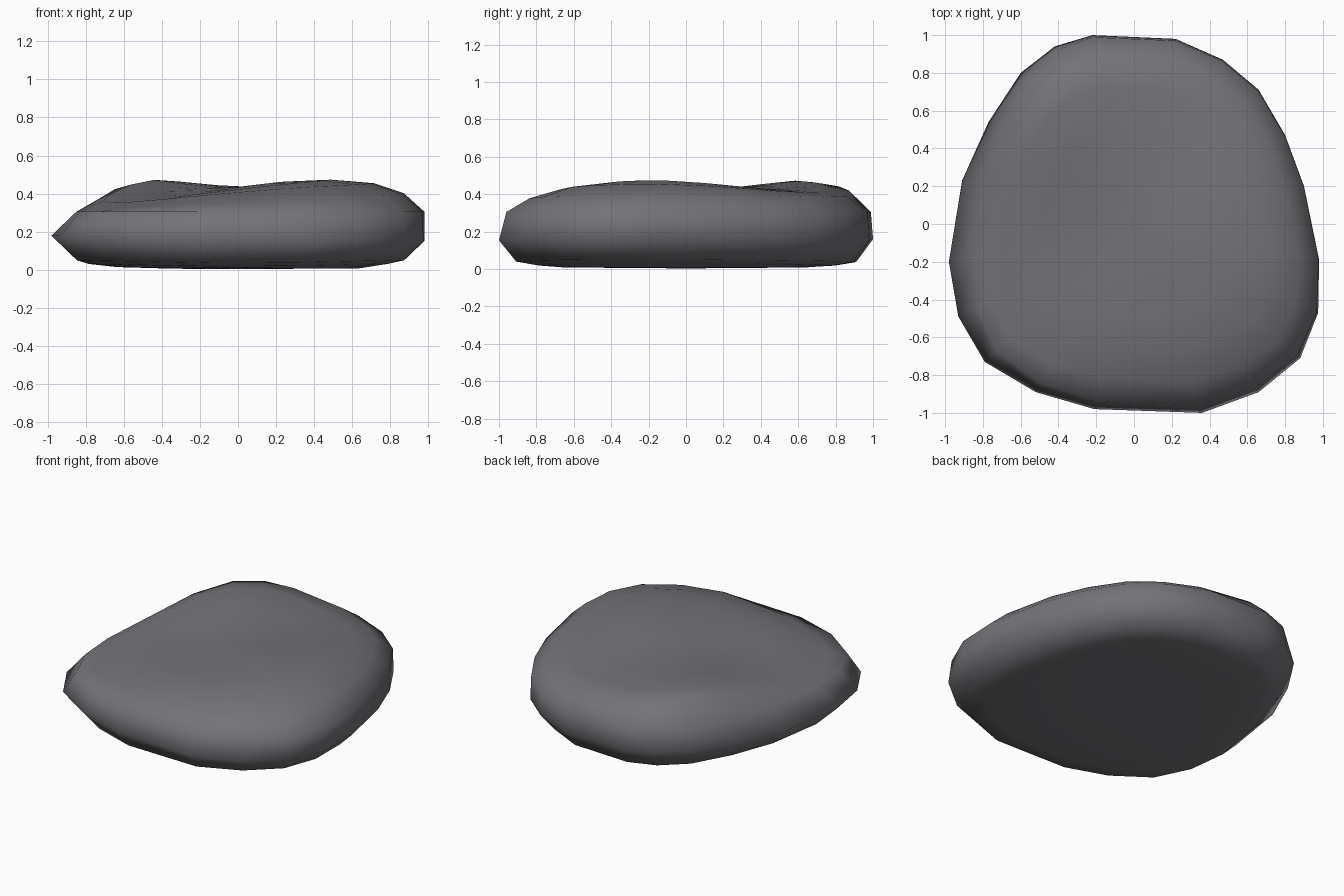
import bpy, bmesh, math

if "Cube" in bpy.data.objects:
    bpy.data.objects.remove(bpy.data.objects["Cube"])

# Plan outline of the stone, clockwise from the back
outline = [(-0.22, 1.0), (0.22, 0.98), (0.47, 0.87), (0.66, 0.71), (0.8, 0.47),
           (0.9, 0.2), (0.98, -0.19), (0.975, -0.47), (0.88, -0.71), (0.66, -0.89),
           (0.36, -1.0), (-0.21, -0.98), (-0.52, -0.89), (-0.79, -0.73),
           (-0.93, -0.49), (-0.98, -0.2), (-0.91, 0.23), (-0.77, 0.54),
           (-0.6, 0.8), (-0.42, 0.94)]


def bump(x, y, cx, cy, s):
    return math.exp(-((x - cx) ** 2 + (y - cy) ** 2) / (2 * s * s))


# Top surface: two soft humps and a lower front-left shoulder
def top(x, y):
    return (0.405 + 0.07 * bump(x, y, 0.45, -0.19, 0.42)
            + 0.079 * bump(x, y, -0.5, 0.64, 0.32)
            - 0.05 * bump(x, y, -0.75, -0.4, 0.45))


bm = bmesh.new()
rings = []


# A ring is the outline scaled by a base plus left, right, front, back offsets
def add_ring(base, height, left=0, right=0, front=0, back=0):
    ring = []
    for x, y in outline:
        d = math.hypot(x, y)
        u, v = x / d, y / d
        s = base + max(0, -u) ** 3 * left + max(0, u) ** 2 * right
        s += max(0, -v) ** 2 * front + max(0, v) ** 2 * back
        ring.append(bm.verts.new((x * s, y * s, height(x * s, y * s))))
    rings.append(ring)


# Underside, rim, then top rings
add_ring(0.35, lambda x, y: 0.006)
add_ring(0.65, lambda x, y: 0.008 + 0.01 * max(0, -x))
add_ring(0.8, lambda x, y: 0.015 + 0.02 * abs(x))
add_ring(0.91, lambda x, y: 0.033 + 0.02 * abs(x), left=-0.05, right=-0.02)
add_ring(1.0, lambda x, y: 0.153 + 0.027 * max(0, -x))
add_ring(0.98, lambda x, y: 0.305, left=-0.12, right=0.02, front=-0.025, back=0.01)
add_ring(0.87, lambda x, y: top(x, y) - 0.045 + 0.025 * max(0, y),
         left=-0.06, right=0.02, front=-0.04)
add_ring(0.73, lambda x, y: top(x, y) - 0.007, front=-0.07)
add_ring(0.5, top)
add_ring(0.25, top)

n = len(outline)
for a, b in zip(rings, rings[1:]):
    for i in range(n):
        j = (i + 1) % n
        bm.faces.new((a[i], a[j], b[j], b[i]))

# Close the bottom and the top
for ring, z in ((rings[0], 0.003), (rings[-1], top(0, 0))):
    c = bm.verts.new((0, 0, z))
    for i in range(n):
        bm.faces.new((ring[i], ring[(i + 1) % n], c))

bmesh.ops.recalc_face_normals(bm, faces=bm.faces)
for f in bm.faces:
    f.smooth = True
mesh = bpy.data.meshes.new("flat_stone")
bm.to_mesh(mesh)
bm.free()
stone = bpy.data.objects.new("flat_stone", mesh)
bpy.context.collection.objects.link(stone)

# Dark slate colour
slate = bpy.data.materials.new("dark_slate")
slate.diffuse_color = (0.172, 0.17, 0.186, 1)
slate.use_nodes = True
slate.node_tree.nodes["Principled BSDF"].inputs["Base Color"].default_value = slate.diffuse_color
mesh.materials.append(slate)
